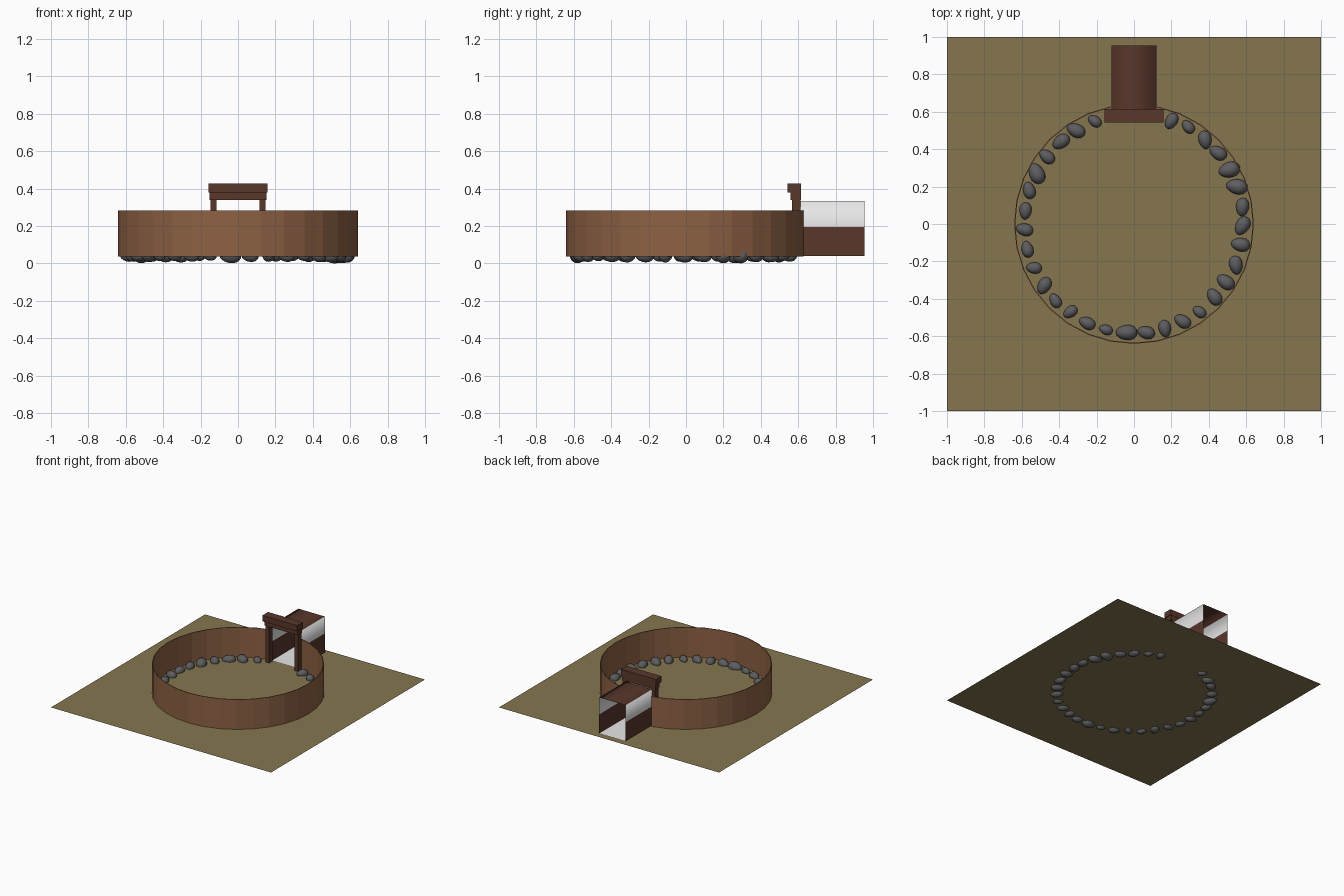
import bpy, bmesh, math
from mathutils import Matrix, Vector

if "Cube" in bpy.data.objects:
    bpy.data.objects.remove(bpy.data.objects["Cube"])


def mat(name, r, g, b):
    m = bpy.data.materials.new(name)
    m.diffuse_color = (r, g, b, 1)
    m.use_nodes = True
    m.node_tree.nodes["Principled BSDF"].inputs["Base Color"].default_value = m.diffuse_color
    return m


EARTH = mat("earth", 0.235, 0.18, 0.08)
PLANK = mat("warm_wood", 0.27, 0.12, 0.058)
DARK = mat("dark_wood", 0.10, 0.038, 0.024)
STONE = mat("grey_stone", 0.11, 0.108, 0.115)
PALE = mat("pale_panel", 0.8, 0.8, 0.8)


def finish(bm, name, *mats):
    me = bpy.data.meshes.new(name)
    bm.to_mesh(me)
    bm.free()
    for m in mats:
        me.materials.append(m)
    ob = bpy.data.objects.new(name, me)
    bpy.context.collection.objects.link(ob)
    return ob


def box(name, x0, x1, y0, y1, z0, z1, m):
    bm = bmesh.new()
    bmesh.ops.create_cube(bm, size=1)
    for v in bm.verts:
        v.co = ((x0 + x1) / 2 + v.co.x * (x1 - x0),
                (y0 + y1) / 2 + v.co.y * (y1 - y0),
                (z0 + z1) / 2 + v.co.z * (z1 - z0))
    return finish(bm, name, m)


# Flat square of ground
bm = bmesh.new()
bmesh.ops.create_grid(bm, x_segments=1, y_segments=1, size=1,
                      matrix=Matrix.Translation((0, 0, 0.034)))
finish(bm, "arena_floor", EARTH)

# 32-sided fence, open by two panels at the back
SIDES, R_OUT, R_IN, Z0, Z1 = 32, 0.641, 0.635, 0.037, 0.283
bm = bmesh.new()
rings = []
for i in range(1, SIDES):
    a = math.pi / 2 + i * math.tau / SIDES
    c, s = math.cos(a), math.sin(a)
    rings.append([bm.verts.new((r * c, r * s, z)) for r, z in
                  ((R_OUT, Z0), (R_OUT, Z1), (R_IN, Z1), (R_IN, Z0))])
for p, q in zip(rings, rings[1:]):
    for k in range(4):
        bm.faces.new((p[k], q[k], q[(k + 1) % 4], p[(k + 1) % 4]))
bm.faces.new(rings[0])
bm.faces.new(rings[-1][::-1])
bmesh.ops.recalc_face_normals(bm, faces=bm.faces)
finish(bm, "plank_fence", PLANK)

# Open-ended entrance tunnel: dark roof and lower walls, pale upper walls and floor
profile = [(-0.12, 0.04), (-0.12, 0.195), (-0.12, 0.334),
           (0.12, 0.334), (0.12, 0.195), (0.12, 0.04)]
bm = bmesh.new()
near = [bm.verts.new((x, 0.612, z)) for x, z in profile]
far = [bm.verts.new((x, 0.955, z)) for x, z in profile]
for k, pale in enumerate((0, 1, 0, 1, 0, 1)):
    j = (k + 1) % 6
    f = bm.faces.new((near[k], near[j], far[j], far[k]))
    f.material_index = pale
    f.smooth = k in (1, 2, 3)
bmesh.ops.recalc_face_normals(bm, faces=bm.faces)
# make sure the roof faces upward
bm.normal_update()
roof = max(bm.faces, key=lambda f: f.calc_center_median().z)
if roof.normal.z < 0:
    bmesh.ops.reverse_faces(bm, faces=bm.faces)
finish(bm, "entrance_tunnel", DARK, PALE)

# Gate frame: two posts and a stepped lintel
for side, s in (("left", -1), ("right", 1)):
    x = s * 0.13
    box(side + "_gate_post", x - 0.016, x + 0.016, 0.568, 0.613, 0.036, 0.345, DARK)
box("lower_lintel", -0.152, 0.152, 0.558, 0.614, 0.34, 0.38, DARK)
box("upper_lintel", -0.158, 0.158, 0.543, 0.616, 0.378, 0.426, DARK)

# Ring of egg-shaped stones: x, y, turn in degrees, half length (hundredths)
stones = [
    (20, 55, 60, 4.6), (29, 52, -50, 4.1), (38, 45, 100, 5), (45, 38, -30, 5),
    (51, 29, 15, 5.9), (55, 20, -10, 5.8), (58, 9, 85, 5), (58, -1, 60, 5.3),
    (57, -11, -10, 5.2), (54.5, -22, 100, 5.1), (49, -31, -35, 5.2), (43, -39, -55, 5),
    (35, -47, -35, 4), (26, -52, -30, 4.8), (16.5, -56, 100, 4.7), (6.5, -58, -15, 4.8),
    (-4, -58, 0, 5.8), (-15, -56.5, -20, 3.8), (-25, -53, -25, 4.6), (-34, -47, 35, 4.2),
    (-42, -41, -60, 4.2), (-48, -33, 60, 4.9), (-53.5, -23.5, -5, 4.3), (-57, -13.5, -75, 4.5),
    (-58.5, -3, -15, 4.7), (-58, 7, 85, 4.6), (-56, 18, -75, 4.7), (-52, 27, -65, 5.8),
    (-46.5, 36, -40, 4.7), (-39, 44, 35, 5.1), (-31, 50, -25, 5.2), (-21, 55, -35, 4)]
bm = bmesh.new()
for x, y, turn, size in stones:
    new = bmesh.ops.create_uvsphere(bm, u_segments=16, v_segments=10, radius=1)["verts"]
    rot = Matrix.Rotation(math.radians(turn), 3, 'Z')
    L = size / 100
    for v in new:
        p = v.co
        taper = 1 + 0.14 * p.x
        q = Vector((p.x * L, p.y * L * 0.7 * taper, p.z * L * 0.69 * taper))
        v.co = rot @ q + Vector((x / 100, y / 100, 0.041))
for f in bm.faces:
    f.smooth = True
finish(bm, "stone_ring", STONE)
